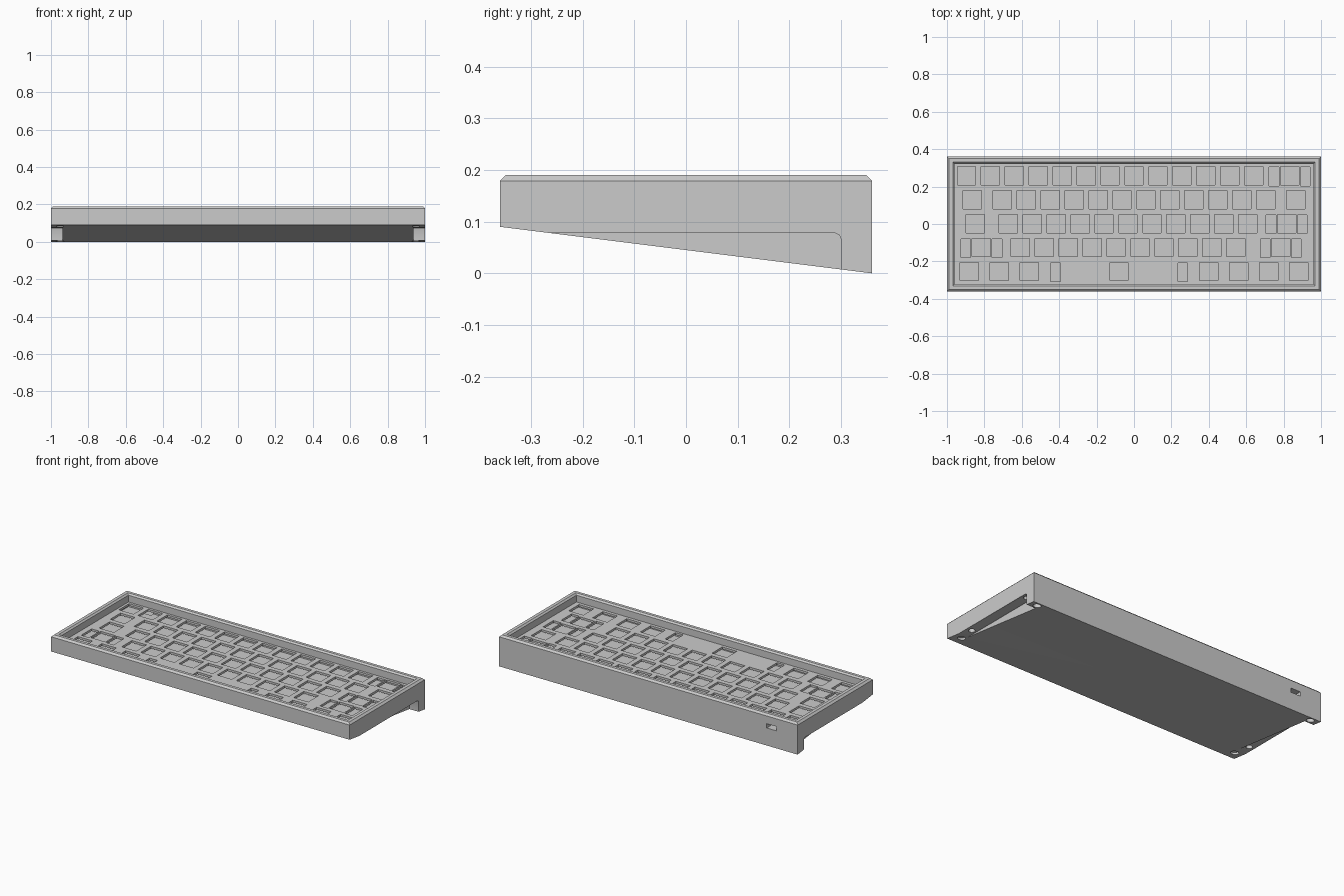
import bpy, bmesh, math

if "Cube" in bpy.data.objects:
    bpy.data.objects.remove(bpy.data.objects["Cube"])

grey = bpy.data.materials.new("mid_grey")
grey.diffuse_color = (0.6, 0.6, 0.6, 1)
grey.use_nodes = True
grey.node_tree.nodes["Principled BSDF"].inputs["Base Color"].default_value = grey.diffuse_color


def new_object(name, bm):
    bmesh.ops.recalc_face_normals(bm, faces=bm.faces)
    mesh = bpy.data.meshes.new(name)
    bm.to_mesh(mesh)
    bm.free()
    mesh.materials.append(grey)
    obj = bpy.data.objects.new(name, mesh)
    bpy.context.collection.objects.link(obj)
    return obj


def loft(bm, rings):
    """Skin closed rings of points and cap both ends."""
    loops = [[bm.verts.new(p) for p in ring] for ring in rings]
    n = len(loops[0])
    for a, b in zip(loops, loops[1:]):
        for i in range(n):
            j = (i + 1) % n
            bm.faces.new((a[i], a[j], b[j], b[i]))
    bm.faces.new(loops[0][::-1])
    bm.faces.new(loops[-1])


def rect(cx, cy, hx, hy, z):
    return [(cx - hx, cy - hy, z), (cx + hx, cy - hy, z),
            (cx + hx, cy + hy, z), (cx - hx, cy + hy, z)]


def box(bm, cx, cy, hx, hy, z0, z1):
    loft(bm, [rect(cx, cy, hx, hy, z0), rect(cx, cy, hx, hy, z1)])


def cut(target, bm):
    """Subtract the solid in bm from the target and drop the cutter."""
    cutter = new_object("cutter", bm)
    cutter.hide_render = True
    before = target.data
    mod = target.modifiers.new("cut", 'BOOLEAN')
    mod.operation = 'DIFFERENCE'
    mod.object = cutter
    # Fall back to the other solver if the first one returns nothing
    for solver in ('EXACT', 'FLOAT'):
        mod.solver = solver
        graph = bpy.context.evaluated_depsgraph_get()
        mesh = bpy.data.meshes.new_from_object(target.evaluated_get(graph))
        if len(mesh.polygons) >= len(before.polygons):
            target.data = mesh
            break
    target.modifiers.clear()
    bpy.data.objects.remove(cutter)


def underside(y):
    return 0.09 * (0.36 - y) / 0.72


# Case: wedge block with a chamfered top edge
bm = bmesh.new()
bottom = [(x, y, underside(y)) for x, y, _ in rect(0, 0, 1, 0.36, 0)]
loft(bm, [bottom, rect(0, 0, 1, 0.36, 0.179),
          rect(0, 0, 0.989, 0.349, 0.19)])
case = new_object("case", bm)

# Open tray with a chamfered lip
bm = bmesh.new()
loft(bm, [rect(0, 0, 0.96, 0.322, 0.112), rect(0, 0, 0.96, 0.322, 0.181),
          rect(0, 0, 0.979, 0.341, 0.2)])
cut(case, bm)

# Side grip notches under both ends
notch = [(-0.4, -0.1), (0.3, -0.1), (0.3, 0.066), (0.297, 0.074),
         (0.289, 0.078), (-0.4, 0.078)]
for s in (-1, 1):
    bm = bmesh.new()
    loft(bm, [[(s * x, y, z) for y, z in notch] for x in (0.938, 1.1)])
    cut(case, bm)

# Cable port through the back wall
bm = bmesh.new()
box(bm, -0.825, 0.36, 0.032, 0.06, 0.106, 0.132)
cut(case, bm)

# Blind round holes in the underside and in the notch ceilings: x, y, r, z0, z1
holes = [(0.952, -0.298, 0.022, -0.05, underside(-0.298) + 0.014),
         (0.952, 0.33, 0.022, -0.05, 0.03),
         (0.967, -0.195, 0.018, 0.0, 0.097),
         (0.967, 0.262, 0.018, 0.07, 0.097)]
bm = bmesh.new()
for s in (-1, 1):
    for x, y, r, z0, z1 in holes:
        circle = [(s * x + r * math.cos(a), y + r * math.sin(a))
                  for a in (math.tau * i / 24 for i in range(24))]
        loft(bm, [[(px, py, h) for px, py in circle] for h in (z0, z1)])
cut(case, bm)

# Switch plate
bm = bmesh.new()
box(bm, 0, 0, 0.961, 0.323, 0.127, 0.14)
plate = new_object("switch_plate", bm)

# Key rows as (key width, count); widths in key units, 15 units per row
U = 0.128
rows = [[(1, 13), (2, 1)],
        [(1.5, 1), (1, 12), (1.5, 1)],
        [(1.75, 1), (1, 11), (2.25, 1)],
        [(2.25, 1), (1, 10), (2.75, 1)],
        [(1.25, 3), (6.25, 1), (1.25, 4)]]
bm = bmesh.new()
for r, row in enumerate(rows):
    y = (2 - r) * U + 0.002
    x = -7.5 * U
    for width, count in row:
        for _ in range(count):
            cx = x + width * U / 2
            x += width * U
            box(bm, cx, y, 0.049, 0.049, 0.12, 0.15)
            # Wide keys get a stabiliser slot on each side
            if width >= 2:
                offset = 0.34 if width > 3 else 0.083
                for s in (-1, 1):
                    box(bm, cx + s * offset, y - 0.004, 0.026, 0.05,
                        0.12, 0.15)
cut(plate, bm)

# Keep edges crisp while smoothing the small round parts
for obj in (case, plate):
    bpy.ops.object.select_all(action='DESELECT')
    obj.select_set(True)
    bpy.context.view_layer.objects.active = obj
    bpy.ops.object.shade_smooth_by_angle(angle=math.radians(30))
